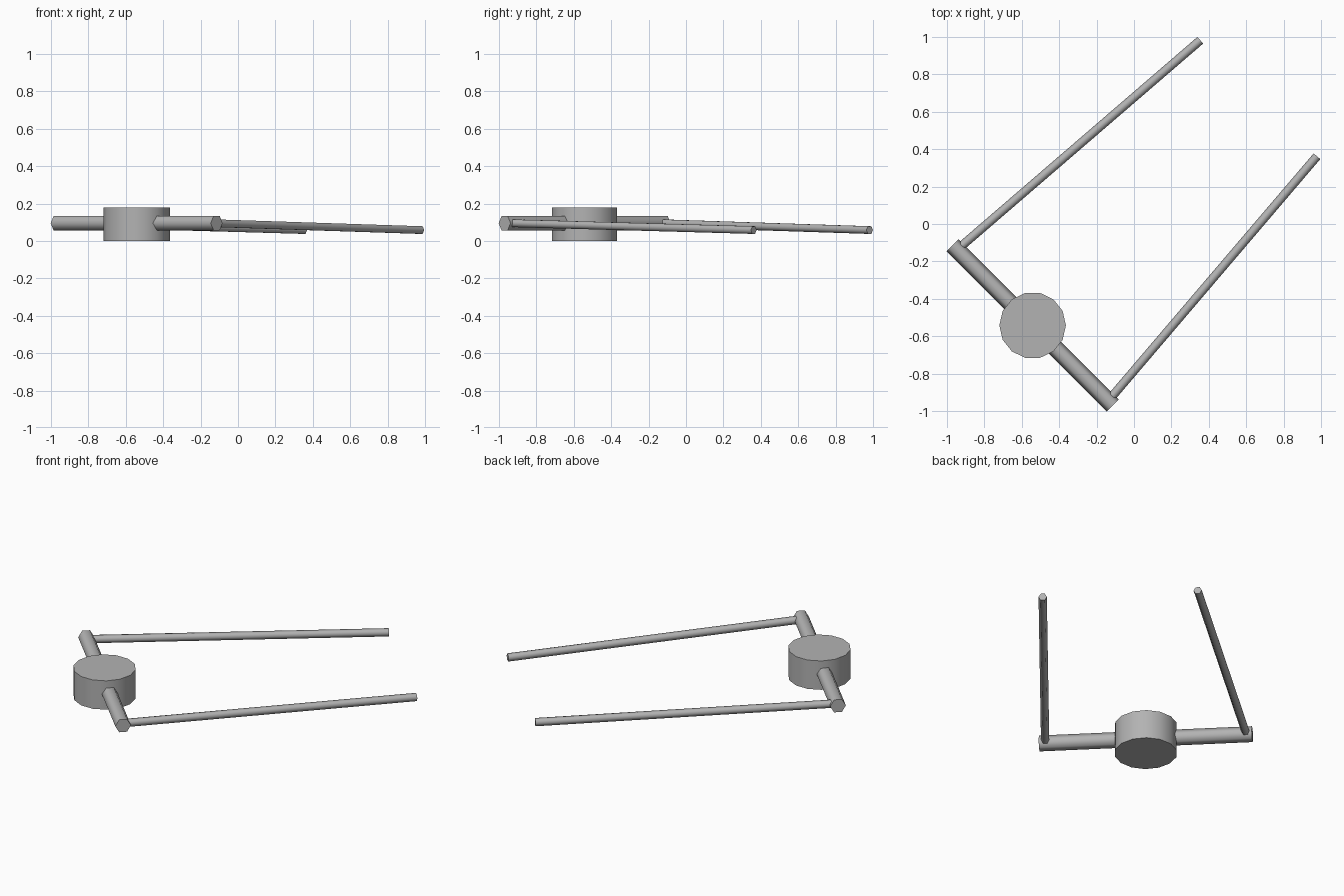
import bpy, bmesh, math
from mathutils import Vector

if "Cube" in bpy.data.objects:
    bpy.data.objects.remove(bpy.data.objects["Cube"])

grey = bpy.data.materials.new("plain grey")
grey.diffuse_color = (0.45, 0.45, 0.45, 1)
grey.use_nodes = True
grey.node_tree.nodes["Principled BSDF"].inputs["Base Color"].default_value = grey.diffuse_color


def prism(name, start, end, radius, sides, side_dir=None):
    """Capped prism between two points, with one corner edge facing sideways."""
    start, end = Vector(start), Vector(end)
    axis = (end - start).normalized()
    u = Vector(side_dir) if side_dir else axis.cross(Vector((0, 0, 1))).normalized()
    v = axis.cross(u)
    bm = bmesh.new()
    rings = []
    for p in (start, end):
        rings.append([bm.verts.new(p + radius * (u * math.cos(a) + v * math.sin(a)))
                      for a in (2 * math.pi * i / sides for i in range(sides))])
    a, b = rings
    for i in range(sides):
        j = (i + 1) % sides
        bm.faces.new((a[i], a[j], b[j], b[i]))
    bm.faces.new(a[::-1])
    bm.faces.new(b)
    bmesh.ops.recalc_face_normals(bm, faces=bm.faces)
    mesh = bpy.data.meshes.new(name)
    bm.to_mesh(mesh)
    bm.free()
    mesh.materials.append(grey)
    obj = bpy.data.objects.new(name, mesh)
    bpy.context.collection.objects.link(obj)
    # round sides, sharp caps
    bpy.ops.object.select_all(action='DESELECT')
    obj.select_set(True)
    bpy.context.view_layer.objects.active = obj
    bpy.ops.object.shade_smooth_by_angle(angle=math.radians(65))
    return obj


# central drum
C = -0.542
prism("hub", (C, C, 0), (C, C, 0.18), 0.178, 14, (1, 0, 0))

# crossbar through the drum, running diagonally
h = 0.605 / math.sqrt(2)
prism("crossbar", (C - h, C + h, 0.095), (C + h, C - h, 0.095), 0.045, 6)

# two long rods sloping down from the crossbar ends
prism("left_rod", (-0.945, -0.137, 0.095), (0.354, 0.982, 0.058), 0.0235, 6)
prism("right_rod", (-0.137, -0.945, 0.095), (0.978, 0.362, 0.058), 0.0235, 6)
